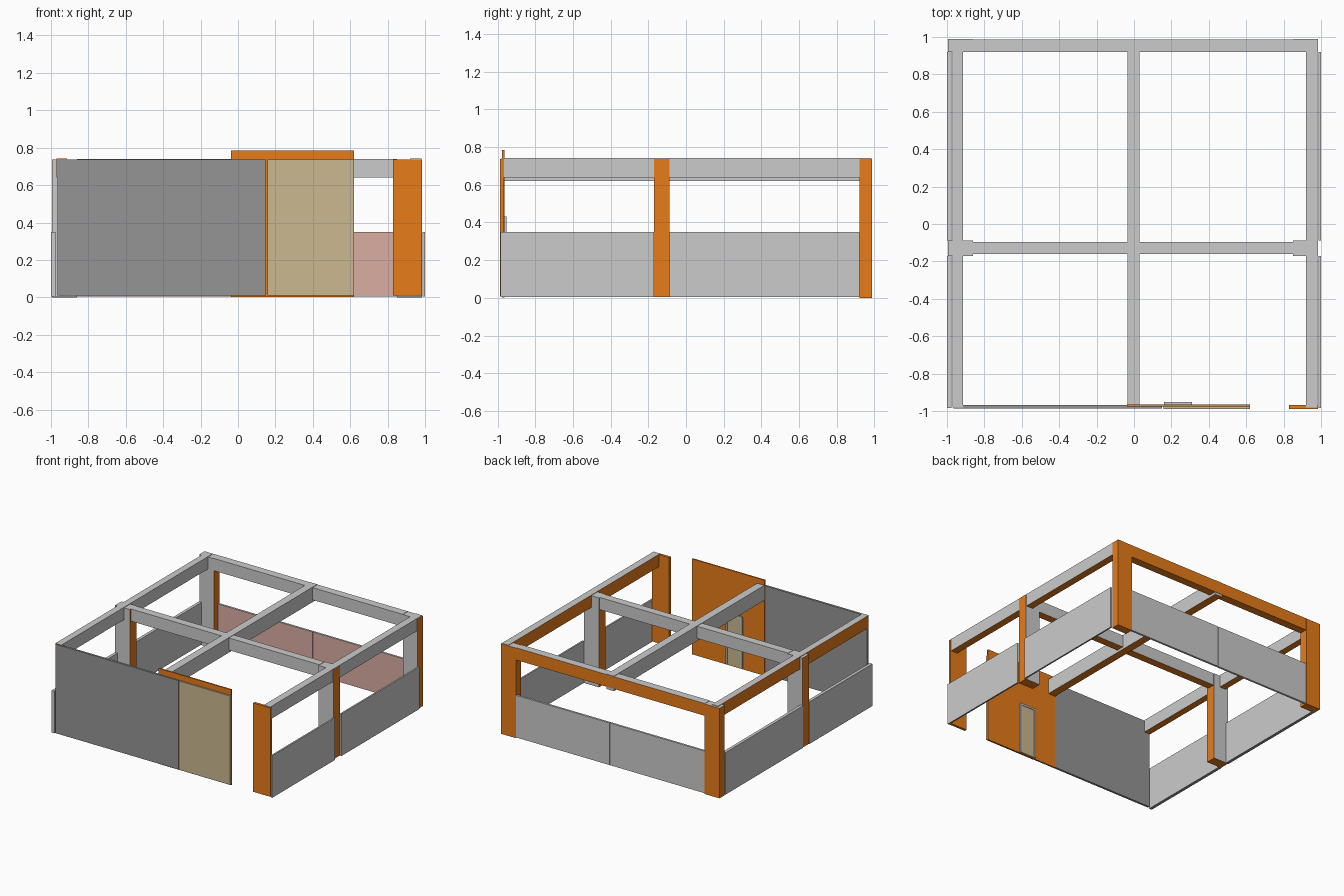
import bpy, bmesh

if "Cube" in bpy.data.objects:
    bpy.data.objects.remove(bpy.data.objects["Cube"])


def material(name, r, g, b):
    m = bpy.data.materials.new(name)
    m.diffuse_color = (r, g, b, 1)
    m.use_nodes = True
    m.node_tree.nodes["Principled BSDF"].inputs["Base Color"].default_value = m.diffuse_color
    return m


GREY = material("grey", 0.6, 0.6, 0.6)
ORANGE = material("orange", 0.8, 0.2, 0.01)
DARK = material("dark_grey", 0.3, 0.3, 0.3)
BEIGE = material("beige", 0.6, 0.48, 0.28)
PINK = material("pink", 0.7, 0.42, 0.36)
SIDES = {"+x": (0, 1), "-x": (0, -1), "+y": (1, 1), "-y": (1, -1), "+z": (2, 1), "-z": (2, -1)}


def box(name, x, y, z, base=GREY, accent=None, sides=()):
    """Box from (min, max) ranges; listed sides get the accent material."""
    bm = bmesh.new()
    bmesh.ops.create_cube(bm, size=1)
    for v in bm.verts:
        v.co = [(a + b) / 2 + c * (b - a) for (a, b), c in zip((x, y, z), v.co)]
    bm.normal_update()
    for f in bm.faces:
        for s in sides:
            axis, sign = SIDES[s]
            if f.normal[axis] * sign > 0.9:
                f.material_index = 1
    mesh = bpy.data.meshes.new(name)
    bm.to_mesh(mesh)
    bm.free()
    mesh.materials.append(base)
    if accent:
        mesh.materials.append(accent)
    ob = bpy.data.objects.new(name, mesh)
    bpy.context.collection.objects.link(ob)
    return ob


# Columns at the back corners and mid sides
for side, x in (("left", (-0.995, -0.86)), ("right", (0.85, 0.985))):
    box(f"back_{side}_column", x, (0.92, 0.988), (0, 0.738), GREY, ORANGE,
        ("+x", "-x", "+y", "-z"))
    box(f"middle_{side}_column", x, (-0.17, -0.088), (0.005, 0.738), GREY, ORANGE,
        ("+x", "-x", "-z"))
box("front_right_column", (0.83, 0.985), (-0.988, -0.967), (0.01, 0.738), ORANGE)

# Roof beams, with orange undersides
box("left_beam", (-0.97, -0.915), (-0.98, 0.97), (0.64, 0.742), GREY, ORANGE, ("-x", "-y", "-z"))
box("right_beam", (0.92, 0.98), (-0.98, 0.985), (0.64, 0.742), GREY, ORANGE, ("-x", "-z"))
box("centre_beam", (-0.035, 0.03), (-0.964, 0.984), (0.62, 0.743), GREY, ORANGE, ("-z",))
box("back_beam", (-0.86, 0.85), (0.92, 0.986), (0.64, 0.74), GREY, ORANGE, ("+y", "-z"))
box("middle_beam", (-0.86, 0.85), (-0.16, -0.095), (0.64, 0.74), GREY, ORANGE, ("-z",))

# Low side walls between columns
for side, x in (("left", (-1.0, -0.975)), ("right", (0.987, 1.0))):
    for part, y in (("front", (-0.985, -0.17)), ("back", (-0.088, 0.92))):
        box(f"{side}_{part}_low_wall", x, y, (0.005, 0.35), GREY, DARK, ("-z",))

# Low back walls, pink on the room side
for side, x in (("left", (-0.86, -0.003)), ("right", (0.003, 0.85))):
    box(f"back_{side}_low_wall", x, (0.968, 0.985), (0.005, 0.35), GREY, PINK, ("-y",))

# Front wall panels
box("front_dark_wall", (-0.965, 0.15), (-0.986, -0.968), (0.01, 0.738), DARK)
box("front_beige_wall", (0.157, 0.62), (-0.988, -0.976), (0.01, 0.738), BEIGE)
box("inner_orange_panel", (-0.038, 0.62), (-0.976, -0.964), (0.003, 0.785), ORANGE)

# Inner door with its frame
box("door", (0.175, 0.295), (-0.966, -0.958), (0.01, 0.418), BEIGE)
for name, x, z in (("left_jamb", (0.16, 0.175), (0.01, 0.433)),
                   ("right_jamb", (0.295, 0.31), (0.01, 0.433)),
                   ("lintel", (0.175, 0.295), (0.418, 0.433))):
    box(f"door_{name}", x, (-0.966, -0.953), z)
